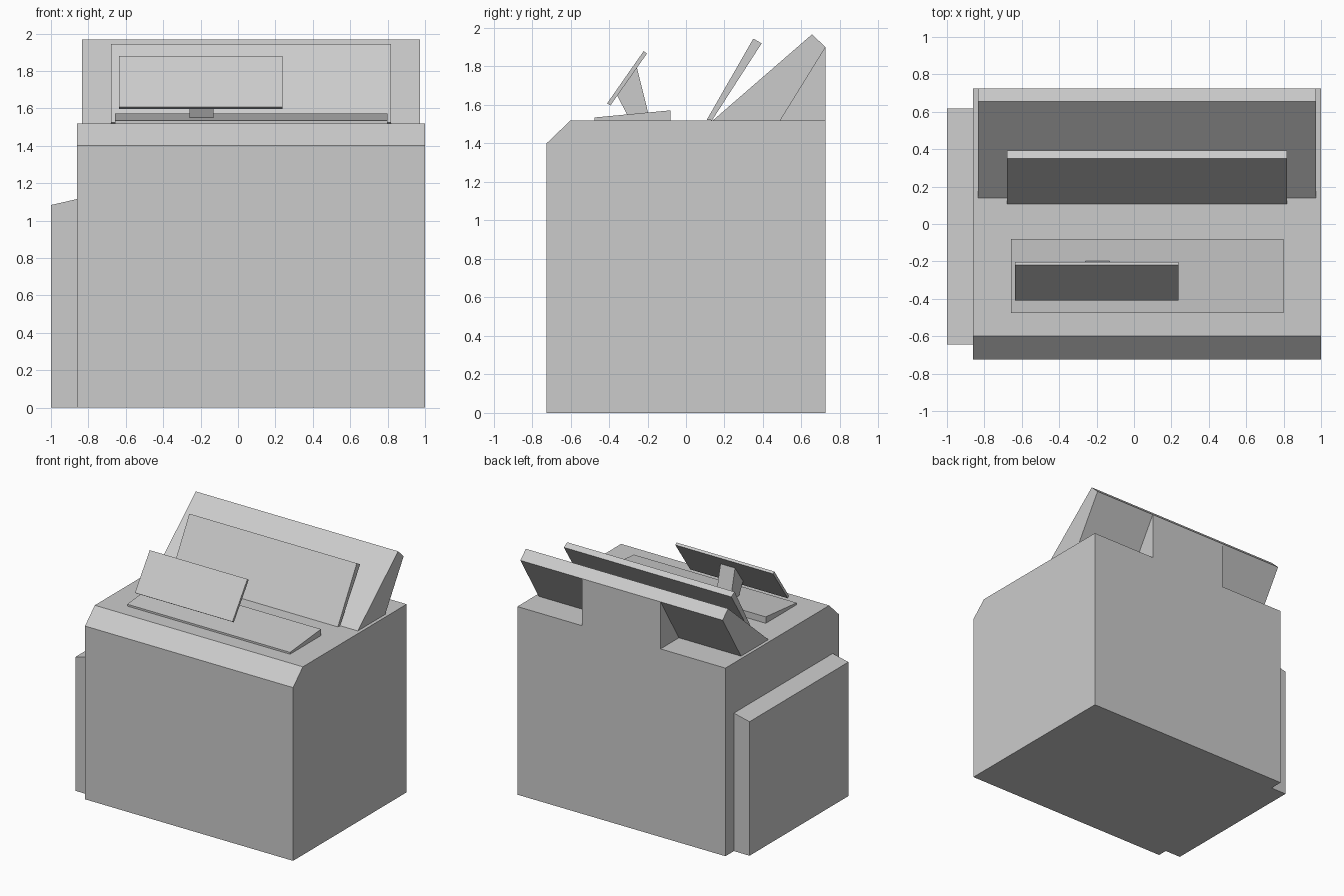
import bpy
import bmesh
from mathutils import Vector

cube = bpy.data.objects.get("Cube")
if cube:
    bpy.data.objects.remove(cube, do_unlink=True)

grey = bpy.data.materials.new("plain grey")
grey.use_nodes = True
colour = (0.6, 0.6, 0.6, 1)
grey.diffuse_color = colour
grey.node_tree.nodes["Principled BSDF"].inputs["Base Color"].default_value = colour


def prism(name, profile, start, end, axis="x"):
    """Extrude a closed profile along x (y-z points) or along y (x-z points)."""
    bm = bmesh.new()
    if axis == "x":
        points = [Vector((start, a, b)) for a, b in profile]
        sweep = Vector((end - start, 0, 0))
    else:
        points = [Vector((a, start, b)) for a, b in profile]
        sweep = Vector((0, end - start, 0))
    face = bm.faces.new([bm.verts.new(p) for p in points])
    cap = bmesh.ops.extrude_face_region(bm, geom=[face], use_keep_orig=True)
    moved = [v for v in cap["geom"] if isinstance(v, bmesh.types.BMVert)]
    bmesh.ops.translate(bm, verts=moved, vec=sweep)
    bmesh.ops.recalc_face_normals(bm, faces=bm.faces)
    mesh = bpy.data.meshes.new(name)
    bm.to_mesh(mesh)
    bm.free()
    mesh.materials.append(grey)
    obj = bpy.data.objects.new(name, mesh)
    bpy.context.collection.objects.link(obj)
    return obj


DECK = 1.52

# Main cabinet with a chamfered front top edge
prism("cabinet", [(-0.725, 0), (0.725, 0), (0.725, DECK), (-0.6, DECK), (-0.725, 1.4)],
      -0.86, 1.0)

# Lower box on the side, with a sloping top
prism("side_box", [(-1, 0), (-0.86, 0), (-0.86, 1.115), (-1, 1.083)],
      -0.645, 0.617, axis="y")

# Thick leaning panel at the back and its central support
prism("back_panel", [(0.14, DECK), (0.655, 1.967), (0.725, 1.9), (0.49, DECK)],
      -0.835, 0.973)
prism("back_panel_support", [(0.49, DECK), (0.725, 1.9), (0.725, DECK)], -0.28, 0.42)

# Thinner leaning board in front of it
prism("middle_board", [(0.108, 1.523), (0.35, 1.945), (0.393, 1.92), (0.135, DECK)],
      -0.68, 0.817)

# Sloped tray on the deck
prism("tray", [(-0.475, DECK), (-0.08, DECK), (-0.08, 1.572), (-0.475, 1.535)],
      -0.657, 0.798)

# Small tilted screen on a stand
prism("screen", [(-0.41, 1.608), (-0.393, 1.597), (-0.203, 1.867), (-0.22, 1.88)],
      -0.635, 0.238)
prism("screen_stand", [(-0.306, 1.55), (-0.197, 1.56), (-0.255, 1.795), (-0.358, 1.65)],
      -0.26, -0.13)
